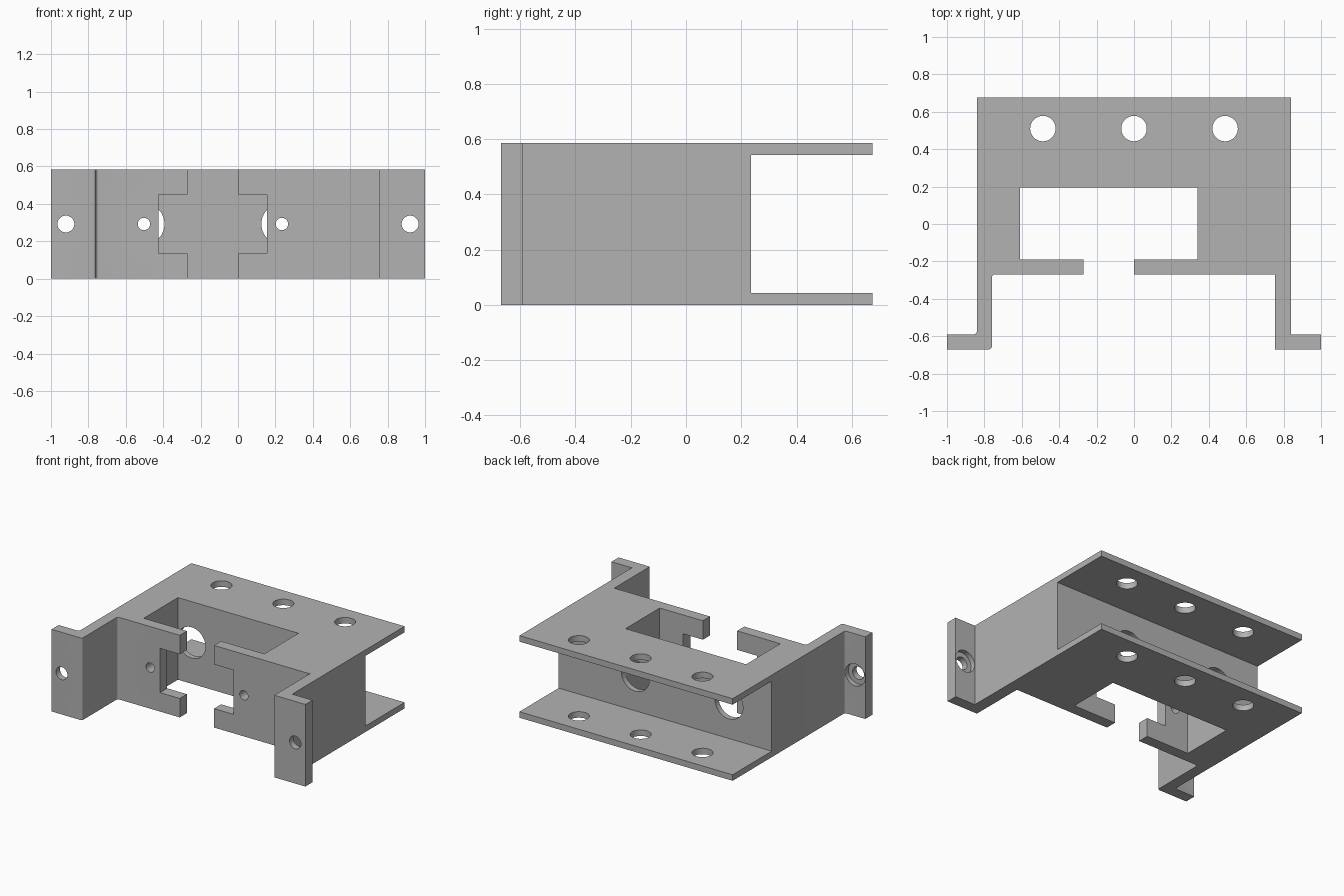
import bpy
import bmesh
import math
from mathutils import Matrix

if "Cube" in bpy.data.objects:
    bpy.data.objects.remove(bpy.data.objects["Cube"], do_unlink=True)

HEIGHT = 0.585
MID = HEIGHT / 2

grey = bpy.data.materials.new("plain grey")
grey.use_nodes = True
colour = (0.45, 0.45, 0.45, 1)
grey.diffuse_color = colour
grey.node_tree.nodes["Principled BSDF"].inputs["Base Color"].default_value = colour


def to_object(name, bm):
    bmesh.ops.recalc_face_normals(bm, faces=bm.faces)
    mesh = bpy.data.meshes.new(name)
    bm.to_mesh(mesh)
    bm.free()
    mesh.materials.append(grey)
    obj = bpy.data.objects.new(name, mesh)
    bpy.context.collection.objects.link(obj)
    return obj


def box(x0, x1, y0, y1, z0, z1):
    bm = bmesh.new()
    place = Matrix.Translation(((x0 + x1) / 2, (y0 + y1) / 2, (z0 + z1) / 2))
    size = Matrix.Diagonal((x1 - x0, y1 - y0, z1 - z0, 1))
    bmesh.ops.create_cube(bm, size=1, matrix=place @ size)
    return to_object("box_cutter", bm)


def cylinder(centre, radius, length, axis):
    bm = bmesh.new()
    turn = Matrix.Rotation(math.pi / 2, 4, "X") if axis == "Y" else Matrix()
    bmesh.ops.create_cone(bm, cap_ends=True, segments=48, radius1=radius,
                          radius2=radius, depth=length,
                          matrix=Matrix.Translation(centre) @ turn)
    return to_object("hole_cutter", bm)


def cut(target, cutter):
    mod = target.modifiers.new("cut", "BOOLEAN")
    mod.operation = "DIFFERENCE"
    mod.solver = "EXACT"
    mod.object = cutter
    bpy.context.view_layer.objects.active = target
    bpy.ops.object.modifier_apply(modifier=mod.name)
    bpy.data.objects.remove(cutter, do_unlink=True)


# Plan outline: mounting ears, legs, split front wall, pocket and rear
outline = [(-1, -.67), (-.76, -.67), (-.76, -.27), (-.27, -.27), (-.27, -.19),
           (-.61, -.19), (-.61, .195), (.34, .195), (.34, -.19), (0, -.19),
           (0, -.27), (.755, -.27), (.755, -.67), (1, -.67), (1, -.59),
           (.84, -.59), (.84, .675), (-.84, .675), (-.84, -.59), (-1, -.59)]
bm = bmesh.new()
base = bm.faces.new([bm.verts.new((x, y, 0)) for x, y in outline])
top = bmesh.ops.extrude_face_region(bm, geom=[base])["geom"]
bmesh.ops.translate(bm, vec=(0, 0, HEIGHT),
                    verts=[v for v in top if isinstance(v, bmesh.types.BMVert)])

# Rounded upright corners on the one leg
corners = [e for e in bm.edges
           if abs(e.verts[0].co.z - e.verts[1].co.z) > 0.1
           and -0.85 < e.verts[0].co.x < -0.75 and e.verts[0].co.y < -0.2]
bmesh.ops.bevel(bm, geom=corners, offset=0.015, segments=4, profile=0.5,
                affect="EDGES")
bracket = to_object("mounting_bracket", bm)

# Rear channel between the two plates, and the notch in the front wall
cut(bracket, box(-0.95, 0.95, 0.235, 0.9, 0.043, HEIGHT - 0.043))
cut(bracket, box(-0.425, 0.155, -0.35, -0.1, 0.135, 0.45))

# Holes through both rear plates
for x in (-0.487, 0, 0.487):
    cut(bracket, cylinder((x, 0.51, MID), 0.068, 1, "Z"))

# Screw holes in the front wall, with wide access holes in the rear wall
for x in (-0.503, 0.235):
    cut(bracket, cylinder((x, -0.23, MID), 0.033, 0.2, "Y"))
    cut(bracket, cylinder((x, 0.215, MID), 0.11, 0.06, "Y"))

# Ear holes, counterbored from behind
for x in (-0.92, 0.92):
    cut(bracket, cylinder((x, -0.63, MID), 0.045, 0.2, "Y"))
    cut(bracket, cylinder((x, -0.595, MID), 0.078, 0.06, "Y"))

bpy.ops.object.select_all(action="DESELECT")
bracket.select_set(True)
bpy.context.view_layer.objects.active = bracket
bpy.ops.object.shade_smooth_by_angle(angle=math.radians(30))
